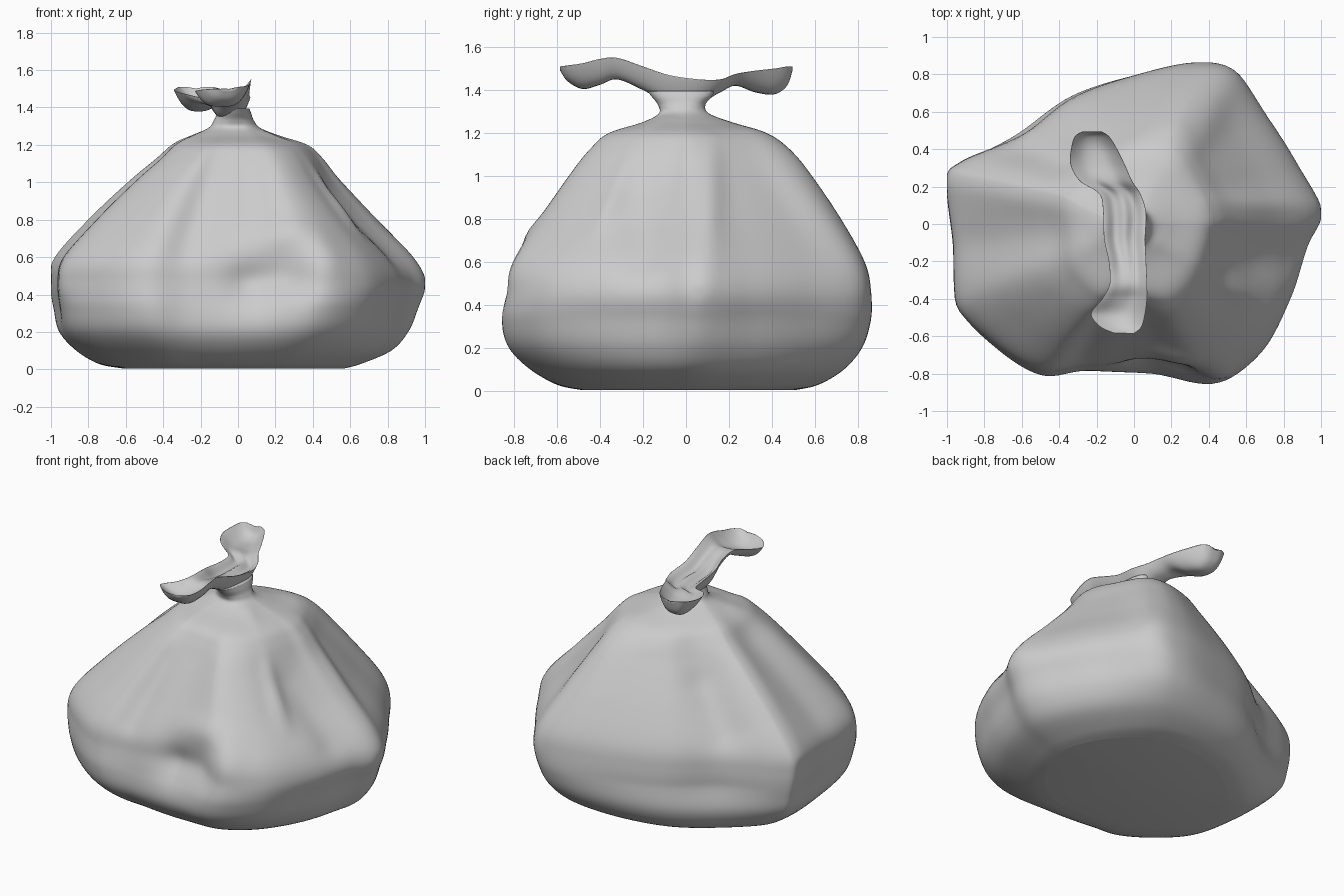
import bpy, bmesh, math
from mathutils import Vector


def spline(rows, t, closed=False):
    """Catmull-Rom sample of a list of tuples at index position t."""
    n = len(rows)
    i = math.floor(t)
    if not closed:
        i = min(i, n - 2)
    f = t - i
    get = (lambda k: rows[k % n]) if closed else (lambda k: rows[max(0, min(n - 1, k))])
    return [b + 0.5 * f * (c - a + f * (2 * a - 5 * b + 4 * c - d + f * (3 * (b - c) + d - a)))
            for a, b, c, d in zip(get(i - 1), get(i), get(i + 1), get(i + 2))]


def loft(name, rings):
    """Skin a list of closed rings, cap both ends, smooth."""
    bm = bmesh.new()
    vr = [[bm.verts.new(p) for p in r] for r in rings]
    n = len(vr[0])
    for a, b in zip(vr, vr[1:]):
        for i in range(n):
            j = (i + 1) % n
            bm.faces.new((a[i], a[j], b[j], b[i]))
    for r in (vr[0], vr[-1]):
        c = bm.verts.new(sum((v.co for v in r), Vector()) / n)
        for i in range(n):
            bm.faces.new((r[i], r[(i + 1) % n], c))
    bmesh.ops.recalc_face_normals(bm, faces=bm.faces)
    for f in bm.faces:
        f.smooth = True
    me = bpy.data.meshes.new(name)
    bm.to_mesh(me)
    bm.free()
    ob = bpy.data.objects.new(name, me)
    bpy.context.collection.objects.link(ob)
    return ob


# Bag body: irregular plan outline, scaled by its four side profiles
plan = [(1, .07), (.87, .33), (.72, .57), (.54, .82), (.33, .87), (0, .80), (-.33, .68), (-.6, .48),
        (-.92, .34), (-1, .23), (-.97, -.1), (-.94, -.44), (-.75, -.66), (-.5, -.81), (-.25, -.78),
        (.1, -.8), (.43, -.86), (.68, -.7), (.84, -.4), (.93, -.12)]
# z, then extents to -x, +x, -y, +y
profile = [(.005, .62, .57, .5, .52), (.03, .75, .66, .62, .63), (.1, .87, .82, .75, .75),
           (.2, .96, .91, .845, .83), (.32, .985, .96, .87, .86), (.46, 1, 1, .85, .86),
           (.6, .97, .93, .82, .83), (.8, .79, .73, .69, .72), (1, .58, .55, .55, .585),
           (1.13, .43, .45, .45, .48), (1.2, .35, .37, .37, .38), (1.25, .25, .22, .21, .22),
           (1.29, .16, .12, .13, .11), (1.33, .13, .085, .13, .09), (1.37, .11, .07, .16, .12),
           (1.395, .10, .06, .18, .13)]

# Creases and dents: start, end, radius, outward push
folds = [((-1, .23, .5), (-.3, .08, 1.18), .07, .025),
         ((-.94, -.44, .45), (-.25, -.12, 1.18), .07, .03),
         ((.52, .8, .5), (.22, .3, 1.17), .09, .025),
         ((.98, .1, .5), (.38, .12, 1.15), .06, .02),
         ((.14, -.1, 1.24), (.42, -.29, 1.0), .05, .025),
         ((.42, -.29, 1.0), (.62, -.4, .72), .05, .03),
         ((.08, -.8, .48), (.27, -.82, .52), .14, -.08),
         ((.08, -.70, .72), (.38, -.72, .72), .08, .02),
         ((.45, -.84, .45), (.45, -.72, .7), .09, .02),
         ((.82, -.2, .62), (.5, -.2, .88), .12, -.03),
         ((-.3, -.74, .65), (-.2, -.45, .95), .08, -.02),
         ((-.6, .42, .7), (-.4, .36, .95), .12, -.03),
         ((-.85, -.1, .7), (-.45, -.05, 1.05), .15, -.02)]
folds = [(Vector(a), Vector(b), r, h) for a, b, r, h in folds]


def crumple(p):
    p = Vector(p)
    out = (p - Vector((0, 0, .45))).normalized()
    s = 0
    for a, b, r, h in folds:
        t = max(0, min(1, (p - a).dot(b - a) / (b - a).length_squared))
        d = (p - a - t * (b - a)).length
        fade = .35 + .65 * math.sin(math.pi * t) if h > 0 else 1
        s += h * fade * math.exp(-(d / r) ** 2)
    q = p + out * s
    q.x = max(-1, min(1, q.x))
    return q


N, M = 160, 100
rings = []
for k in range(M + 1):
    z, xn, xp, yn, yp = spline(profile, k / M * (len(profile) - 1))
    ring = []
    # the plan becomes rounder at the base and at the neck
    top = max(0, min(1, (z - 1.05) / .28)) ** 1.5
    low = .75 * max(0, 1 - z / .36) ** 1.2
    round_off = max(top, low)
    for i in range(N):
        x, y = spline(plan, i / N * len(plan), True)
        y /= .87
        a = math.atan2(y, x)
        x += (math.cos(a) - x) * round_off
        y += (math.sin(a) - y) * round_off
        x *= xp if x > 0 else xn
        y *= yp if y > 0 else yn
        ring.append(crumple((x, y, max(z, 0))))
    rings.append(ring)
loft("bag_body", rings)

# Tied ends: gutter-shaped strip over the neck, flaring at both tips
# y, centre x, half width, edge z, trough z, underside z
strip = [(-.585, -.05, .05, 1.51, 1.50, 1.49), (-.55, -.07, .11, 1.515, 1.465, 1.44),
         (-.48, -.085, .145, 1.525, 1.44, 1.405), (-.4, -.05, .12, 1.545, 1.46, 1.425),
         (-.32, -.03, .10, 1.55, 1.49, 1.45), (-.2, -.035, .10, 1.51, 1.46, 1.40),
         (-.08, -.05, .11, 1.47, 1.43, 1.34), (.06, -.05, .115, 1.45, 1.425, 1.34),
         (.16, -.075, .11, 1.45, 1.42, 1.39), (.23, -.15, .14, 1.475, 1.44, 1.42),
         (.32, -.195, .145, 1.49, 1.43, 1.39), (.41, -.215, .12, 1.50, 1.43, 1.38),
         (.47, -.225, .09, 1.51, 1.455, 1.42), (.495, -.225, .05, 1.51, 1.50, 1.49)]
rings = []
for k in range(81):
    y, cx, w, ze, zt, zb = spline(strip, k / 80 * (len(strip) - 1))
    pleat = .018 * math.exp(-(y / .25) ** 2)
    tilt = .028 * math.exp(-((y + .38) / .16) ** 2)
    ring = []
    for i in range(40):
        a = 2 * math.pi * i / 40
        u = math.cos(a)
        if math.sin(a) >= 0:
            z = zt + (ze - zt) * u * u + pleat * math.cos(2 * math.pi * u) * (1 - u * u)
        else:
            z = zb + (ze - zb) * abs(u) ** 3
        ring.append((cx + w * u, y, z + tilt * (u - 1) * u * u))
    rings.append(ring)
loft("tied_top", rings)
